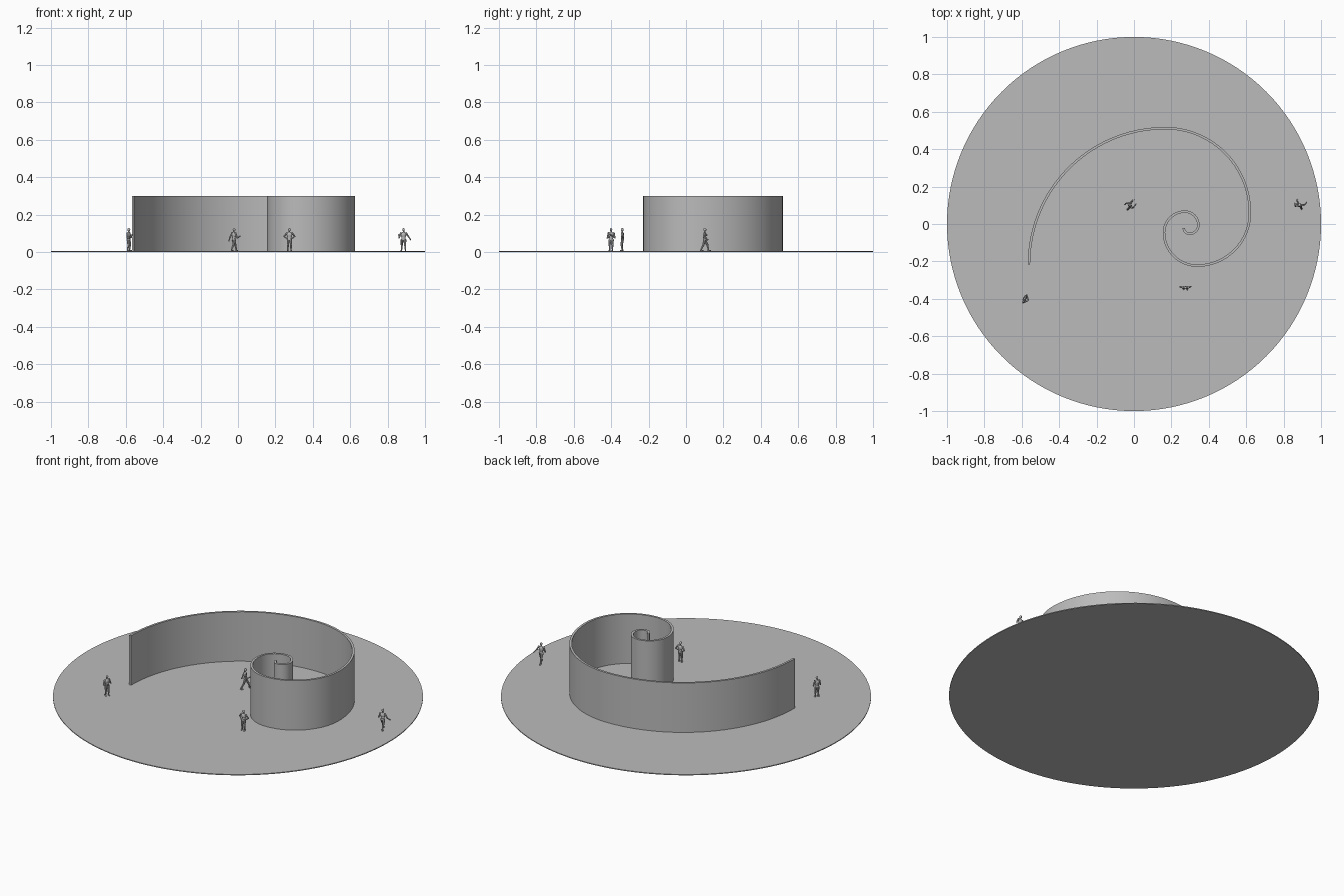
import bpy, bmesh, math
from mathutils import Vector, Matrix

if "Cube" in bpy.data.objects:
    bpy.data.objects.remove(bpy.data.objects["Cube"])

GROUND = 0.005
GOLDEN = (1 + math.sqrt(5)) / 2


def material(name, value):
    mat = bpy.data.materials.new(name)
    mat.use_nodes = True
    colour = (value, value, value, 1)
    mat.diffuse_color = colour
    mat.node_tree.nodes["Principled BSDF"].inputs["Base Color"].default_value = colour
    return mat


grey = material("plain grey", 0.5)


def finish(bm, name):
    bmesh.ops.recalc_face_normals(bm, faces=bm.faces)
    mesh = bpy.data.meshes.new(name)
    bm.to_mesh(mesh)
    bm.free()
    mesh.materials.append(grey)
    obj = bpy.data.objects.new(name, mesh)
    bpy.context.collection.objects.link(obj)
    bpy.ops.object.select_all(action="DESELECT")
    obj.select_set(True)
    bpy.context.view_layer.objects.active = obj
    bpy.ops.object.shade_smooth_by_angle(angle=math.radians(40))
    return obj


# Round ground plate
bm = bmesh.new()
bmesh.ops.create_cone(bm, cap_ends=True, segments=128, radius1=1, radius2=1, depth=GROUND,
                      matrix=Matrix.Translation((0, 0, GROUND / 2)))
finish(bm, "ground_disc")


# Spiral wall: quarter arcs, each smaller by the golden ratio
def spiral_sections(thickness, steps=24, arcs=8):
    radius, angle = 0.722, math.pi
    centre = Vector((0.167, -0.216))
    for arc in range(arcs):
        for i in range(steps + (arc == arcs - 1)):
            a = angle - i / steps * math.pi / 2
            out = Vector((math.cos(a), math.sin(a)))
            yield centre + out * radius, centre + out * (radius + thickness)
        angle -= math.pi / 2
        end = Vector((math.cos(angle), math.sin(angle)))
        centre += end * (radius - radius / GOLDEN)
        radius /= GOLDEN


bm = bmesh.new()
rings = []
for inner, outer in spiral_sections(0.013):
    rings.append([bm.verts.new((p.x, p.y, z)) for p, z in
                  ((inner, 0.002), (outer, 0.002), (outer, 0.3), (inner, 0.3))])
for a, b in zip(rings, rings[1:]):
    for k in range(4):
        n = (k + 1) % 4
        bm.faces.new((a[k], a[n], b[n], b[k]))
bm.faces.new(rings[0])
bm.faces.new(rings[-1])
finish(bm, "spiral_wall")


# Visitors: tapered limbs and ball shapes, in units of body height, facing +x
def limb(bm, a, b, r1, r2):
    a, b = Vector(a), Vector(b)
    d = b - a
    turn = d.to_track_quat("Z", "Y").to_matrix().to_4x4()
    bmesh.ops.create_cone(bm, cap_ends=True, segments=8, radius1=r1, radius2=r2,
                          depth=d.length, matrix=Matrix.Translation((a + b) / 2) @ turn)


def ball(bm, centre, size):
    bmesh.ops.create_icosphere(bm, subdivisions=2, radius=1,
                               matrix=Matrix.Translation(centre) @ Matrix.Diagonal((*size, 1)))


def person(name, x, y, heading, stride, hands, elbows):
    bm = bmesh.new()
    ball(bm, (0.01, 0, 0.93), (0.065, 0.052, 0.075))
    limb(bm, (0, 0, 0.8), (0, 0, 0.9), 0.035, 0.03)
    ball(bm, (0, 0, 0.71), (0.075, 0.125, 0.13))
    ball(bm, (0, 0, 0.6), (0.065, 0.09, 0.13))
    ball(bm, (0, 0, 0.51), (0.075, 0.1, 0.08))
    for side, hand, elbow in zip((1, -1), hands, elbows):
        shoulder = (0, side * 0.12, 0.78)
        ball(bm, shoulder, (0.045, 0.045, 0.045))
        limb(bm, shoulder, elbow, 0.04, 0.032)
        ball(bm, elbow, (0.032, 0.032, 0.032))
        limb(bm, elbow, hand, 0.032, 0.022)
        ball(bm, hand, (0.035, 0.025, 0.035))
        # Leg and foot
        step = side * stride
        hip = (0, side * 0.055, 0.5)
        knee = (step * 0.55 + 0.03, side * 0.065, 0.27)
        ankle = (step, side * 0.07, 0.05)
        limb(bm, hip, knee, 0.068, 0.046)
        ball(bm, knee, (0.046, 0.046, 0.046))
        limb(bm, knee, ankle, 0.046, 0.028)
        ball(bm, (step + 0.035, side * 0.075, 0.028), (0.075, 0.034, 0.028))
    obj = finish(bm, name)
    obj.scale = (0.123,) * 3
    obj.rotation_euler.z = math.radians(heading)
    obj.location = (x, y, GROUND)


def mirrored(p):
    return (p, (p[0], -p[1], p[2]))


person("standing_visitor", -0.585, -0.4, -20, 0.02,
       ((0.17, 0.02, 0.72), (0.15, -0.04, 0.6)), ((0.03, 0.18, 0.58), (0.0, -0.18, 0.57)))
person("hands_on_hips_visitor", 0.275, -0.34, -90, 0.01,
       mirrored((0.03, 0.1, 0.54)), mirrored((-0.04, 0.23, 0.64)))
person("walking_visitor", -0.022, 0.1, 40, 0.2,
       ((-0.14, 0.17, 0.44), (0.24, -0.13, 0.64)), ((-0.08, 0.17, 0.6), (0.04, -0.17, 0.57)))
person("strolling_visitor", 0.885, 0.1, 95, 0.17,
       ((0.1, 0.2, 0.7), (0.1, -0.32, 0.5)), ((-0.02, 0.19, 0.58), (0, -0.22, 0.62)))
